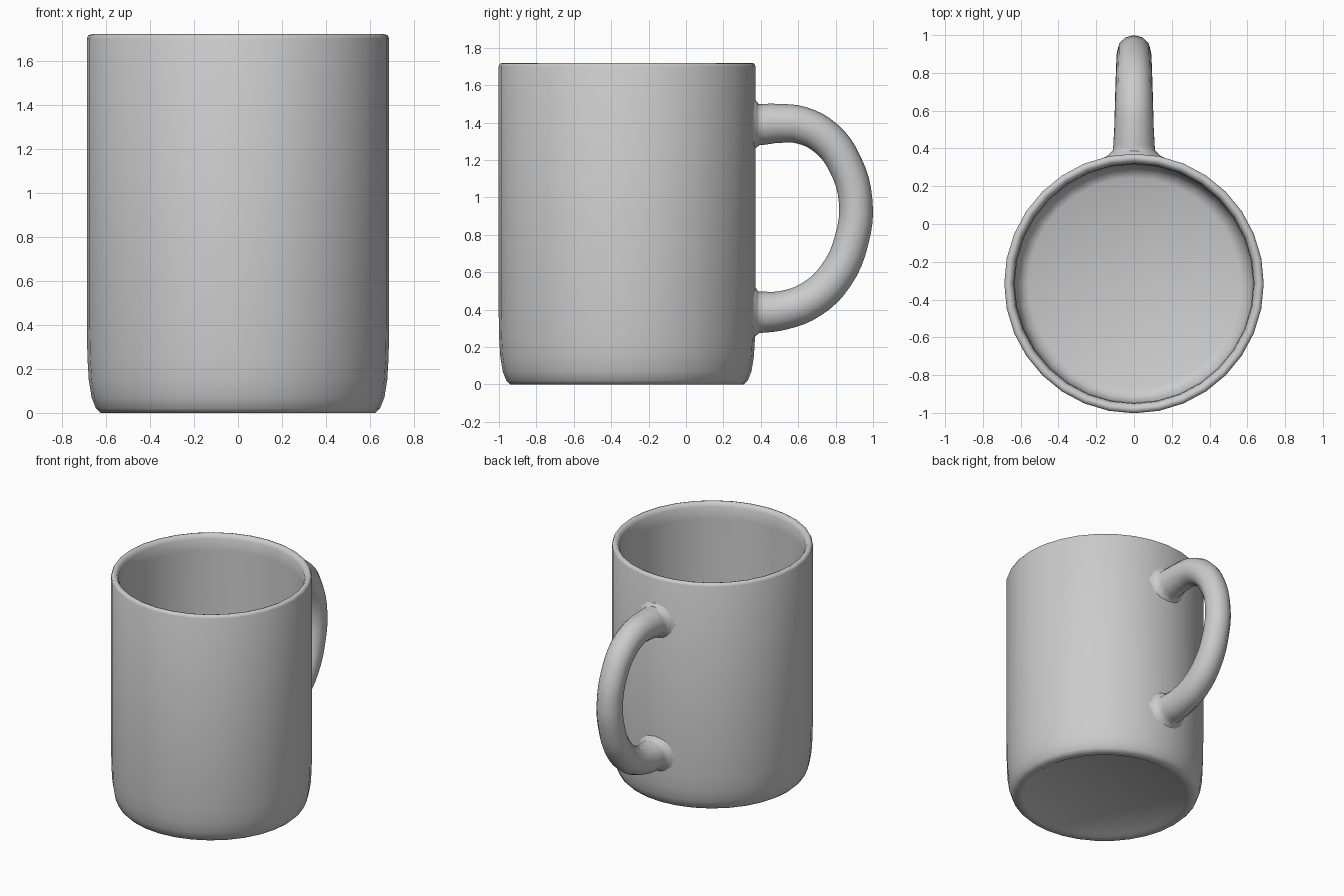
import bpy, bmesh, math
from mathutils import Matrix, Vector

cube = bpy.data.objects.get("Cube")
if cube:
    bpy.data.objects.remove(cube, do_unlink=True)

CENTRE_Y = -0.315
SIDES = 32

glaze = bpy.data.materials.new("grey_glaze")
glaze.use_nodes = True
grey = (0.6, 0.6, 0.6, 1)
glaze.diffuse_color = grey
glaze.node_tree.nodes["Principled BSDF"].inputs["Base Color"].default_value = grey


def finish(obj):
    obj.data.materials.clear()
    obj.data.materials.append(glaze)
    bpy.ops.object.select_all(action="DESELECT")
    obj.select_set(True)
    bpy.context.view_layer.objects.active = obj
    bpy.ops.object.shade_smooth_by_angle(angle=math.radians(50))


# Mug body: closed lathe from the underside, up the wall, over the rim, to the inner floor
profile = [(0, 0.015), (0.55, 0.015), (0.575, 0), (0.625, 0), (0.645, 0.02),
           (0.665, 0.07), (0.678, 0.15), (0.684, 0.25), (0.687, 0.4), (0.687, 1.70),
           (0.68, 1.715), (0.665, 1.72), (0.65, 1.715), (0.636, 1.69), (0.632, 1.6),
           (0.632, 0.25), (0.625, 0.15), (0.60, 0.1), (0.56, 0.08), (0, 0.08)]
bm = bmesh.new()
verts = [bm.verts.new((r, 0, z)) for r, z in profile]
edges = [bm.edges.new(pair) for pair in zip(verts, verts[1:])]
bmesh.ops.spin(bm, geom=verts + edges, cent=(0, 0, 0), axis=(0, 0, 1),
               angle=math.tau, steps=SIDES, use_merge=True)
bmesh.ops.remove_doubles(bm, verts=bm.verts, dist=0.0005)
bmesh.ops.recalc_face_normals(bm, faces=bm.faces)
bmesh.ops.transform(bm, matrix=Matrix.Translation((0, CENTRE_Y, 0)), verts=bm.verts)
mesh = bpy.data.meshes.new("mug_body")
bm.to_mesh(mesh)
bm.free()
body = bpy.data.objects.new("mug_body", mesh)
bpy.context.collection.objects.link(body)
finish(body)

# Handle: swept tube (y, z, radius), flared where it meets the wall
path = [(0.335, 1.39, 0.19), (0.365, 1.39, 0.135), (0.39, 1.39, 0.111),
        (0.5, 1.396, 0.104), (0.62, 1.385, 0.1), (0.75, 1.315, 0.096),
        (0.85, 1.18, 0.092), (0.907, 0.98, 0.09), (0.885, 0.77, 0.092),
        (0.80, 0.58, 0.096), (0.67, 0.455, 0.1), (0.52, 0.397, 0.104),
        (0.39, 0.386, 0.111), (0.365, 0.386, 0.135), (0.335, 0.386, 0.19)]
curve = bpy.data.curves.new("handle", "CURVE")
curve.dimensions = "3D"
curve.bevel_depth = 1
curve.bevel_resolution = 4
curve.resolution_u = 4
spline = curve.splines.new("BEZIER")
spline.bezier_points.add(len(path) - 1)
for point, (y, z, radius) in zip(spline.bezier_points, path):
    point.co = Vector((0, y, z))
    point.radius = radius
    point.handle_left_type = point.handle_right_type = "AUTO"
handle = bpy.data.objects.new("handle", curve)
bpy.context.collection.objects.link(handle)
bpy.ops.object.select_all(action="DESELECT")
handle.select_set(True)
bpy.context.view_layer.objects.active = handle
bpy.ops.object.convert(target="MESH")
finish(handle)
